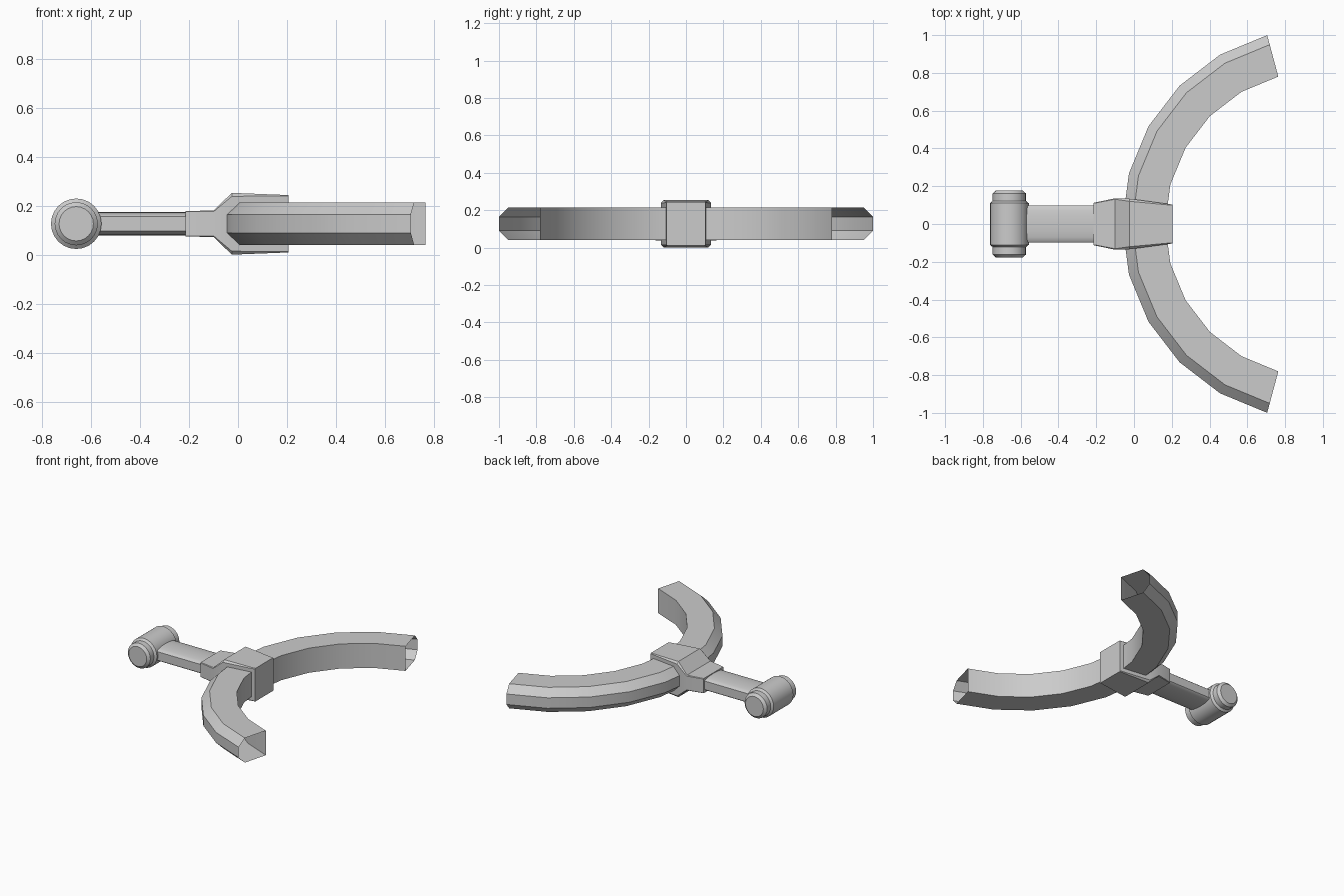
import bpy
import bmesh
from math import sin, cos, pi, radians

if "Cube" in bpy.data.objects:
    bpy.data.objects.remove(bpy.data.objects["Cube"], do_unlink=True)

MID = 0.127  # height of the horizontal centre plane

metal = bpy.data.materials.new("grey metal")
metal.use_nodes = True
metal.diffuse_color = (0.6, 0.6, 0.6, 1)
metal.node_tree.nodes["Principled BSDF"].inputs["Base Color"].default_value = (0.6, 0.6, 0.6, 1)


def loft(name, rings, capped=True, angle=30):
    """Skin a row of closed rings of points, with optional end caps."""
    bm = bmesh.new()
    loops = [[bm.verts.new(p) for p in ring] for ring in rings]
    n = len(loops[0])
    for a, b in zip(loops, loops[1:]):
        for i in range(n):
            j = (i + 1) % n
            bm.faces.new((a[i], a[j], b[j], b[i]))
    if capped:
        bm.faces.new(loops[0])
        bm.faces.new(loops[-1])
    bmesh.ops.recalc_face_normals(bm, faces=bm.faces)
    mesh = bpy.data.meshes.new(name)
    bm.to_mesh(mesh)
    bm.free()
    mesh.materials.append(metal)
    obj = bpy.data.objects.new(name, mesh)
    bpy.context.collection.objects.link(obj)
    bpy.ops.object.select_all(action="DESELECT")
    obj.select_set(True)
    bpy.context.view_layer.objects.active = obj
    bpy.ops.object.shade_smooth_by_angle(angle=radians(angle))
    return obj


# Curved yoke: hollow chamfered section swept in 15 degree steps, open ends
section = [(0.808, 0.087), (0.983, 0.087), (1.035, 0.037)]
section += [(r, -z) for r, z in reversed(section)]
rings = []
for k in range(11):
    a = radians(105 + 15 * k)
    rings.append([(0.973 + r * cos(a), r * sin(a), MID + z) for r, z in section])
loft("curved_yoke", rings, capped=False)

# Socket gripping the yoke: (x, half width, half height, corner chamfer)
rings = []
for x, w, h, c in [(-0.215, 0.112, 0.052, 0.003), (-0.1, 0.136, 0.054, 0.005),
                   (-0.025, 0.134, 0.126, 0.014), (0.205, 0.103, 0.117, 0.004)]:
    quarter = [(w, h - c), (w - c, h)]
    half = quarter + [(-y, z) for y, z in reversed(quarter)]
    rings.append([(x, y, MID + z) for y, z in half + [(-y, -z) for y, z in half]])
loft("yoke_socket", rings)

# Handle bar with gently domed top and bottom
dome = [(0.098 * cos(pi * i / 8), 0.03 + 0.017 * sin(pi * i / 8)) for i in range(9)]
outline = dome + [(-y, -z) for y, z in dome]
loft("handle_bar", [[(x, y, MID + z) for y, z in outline] for x in (-0.64, -0.2)])

# Cross barrel: turned profile of (y, radius), mirrored front to back
profile = [(0.178, 0.07), (0.162, 0.088), (0.122, 0.088), (0.11, 0.103)]
profile += [(-y, r) for y, r in reversed(profile)]
SIDES = 24
loft("cross_barrel",
     [[(-0.66 + r * cos(2 * pi * i / SIDES), y, MID + r * sin(2 * pi * i / SIDES))
       for i in range(SIDES)] for y, r in profile])
